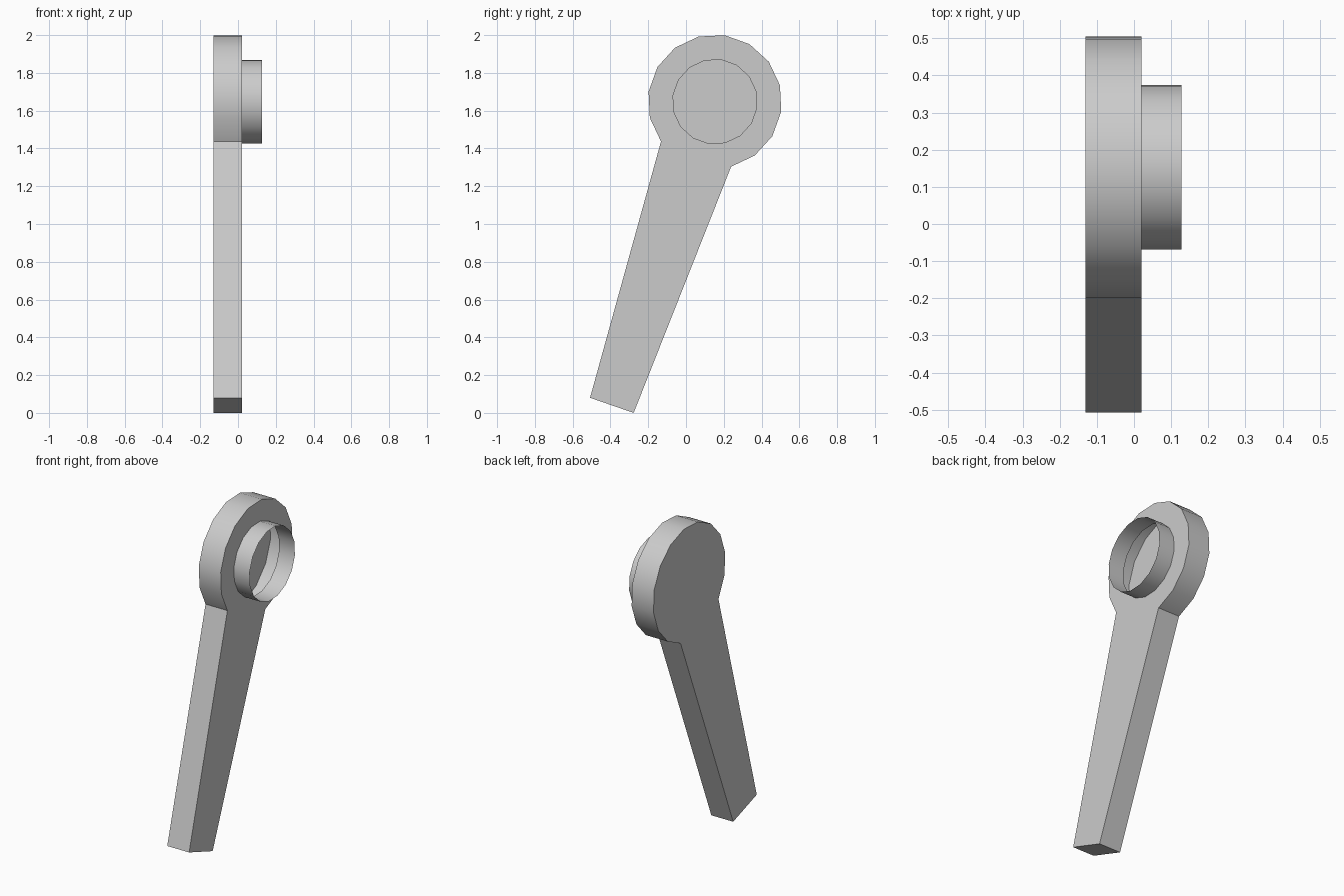
import bpy, bmesh
from math import cos, sin, radians

if "Cube" in bpy.data.objects:
    bpy.data.objects.remove(bpy.data.objects["Cube"])

CY, CZ = 0.153, 1.648            # centre of the round head
BACK, FACE, RIM = -0.13, 0.02, 0.128


def arc(radius, count):
    """Points of a 16-sided circle in the YZ plane, counter-clockwise from +x."""
    angles = [radians(-76 + 22.5 * i) for i in range(count)]
    return [(CY + radius * cos(a), CZ + radius * sin(a)) for a in angles]


def loop(bm, pts, x):
    return [bm.verts.new((x, y, z)) for y, z in pts]


def wall(bm, low, high):
    n = len(low)
    for i in range(n):
        j = (i + 1) % n
        bm.faces.new((low[i], low[j], high[j], high[i]))


def finish(bm, name):
    bm.normal_update()
    mesh = bpy.data.meshes.new(name)
    bm.to_mesh(mesh)
    bm.free()
    obj = bpy.data.objects.new(name, mesh)
    bpy.context.collection.objects.link(obj)
    bpy.ops.object.select_all(action='DESELECT')
    obj.select_set(True)
    bpy.context.view_layer.objects.active = obj
    bpy.ops.object.shade_smooth_by_angle(angle=radians(30))
    return obj


# Lever body: hollow shell of round head and tapered arm, with a hole in its face
outline = arc(0.355, 14) + [(-0.508, 0.08), (-0.277, 0.0)]
hole = arc(0.224, 16)
bm = bmesh.new()
back = loop(bm, outline, BACK)
front = loop(bm, outline, FACE)
bm.faces.new(back[::-1])
wall(bm, back, front)
inner = loop(bm, hole, FACE)
edges = [bm.edges.get((front[i - 1], front[i])) for i in range(len(front))]
edges += [bm.edges.new((inner[i - 1], inner[i])) for i in range(len(inner))]
bmesh.ops.triangle_fill(bm, edges=edges, use_beauty=True, normal=(1, 0, 0))
bm.normal_update()
for f in bm.faces:
    if all(abs(v.co.x - FACE) < 1e-5 for v in f.verts) and f.normal.x < 0:
        f.normal_flip()
finish(bm, "lever_body")

# Collar: thin open tube standing out from the hole
bm = bmesh.new()
wall(bm, loop(bm, hole, FACE), loop(bm, hole, RIM))
finish(bm, "collar")
